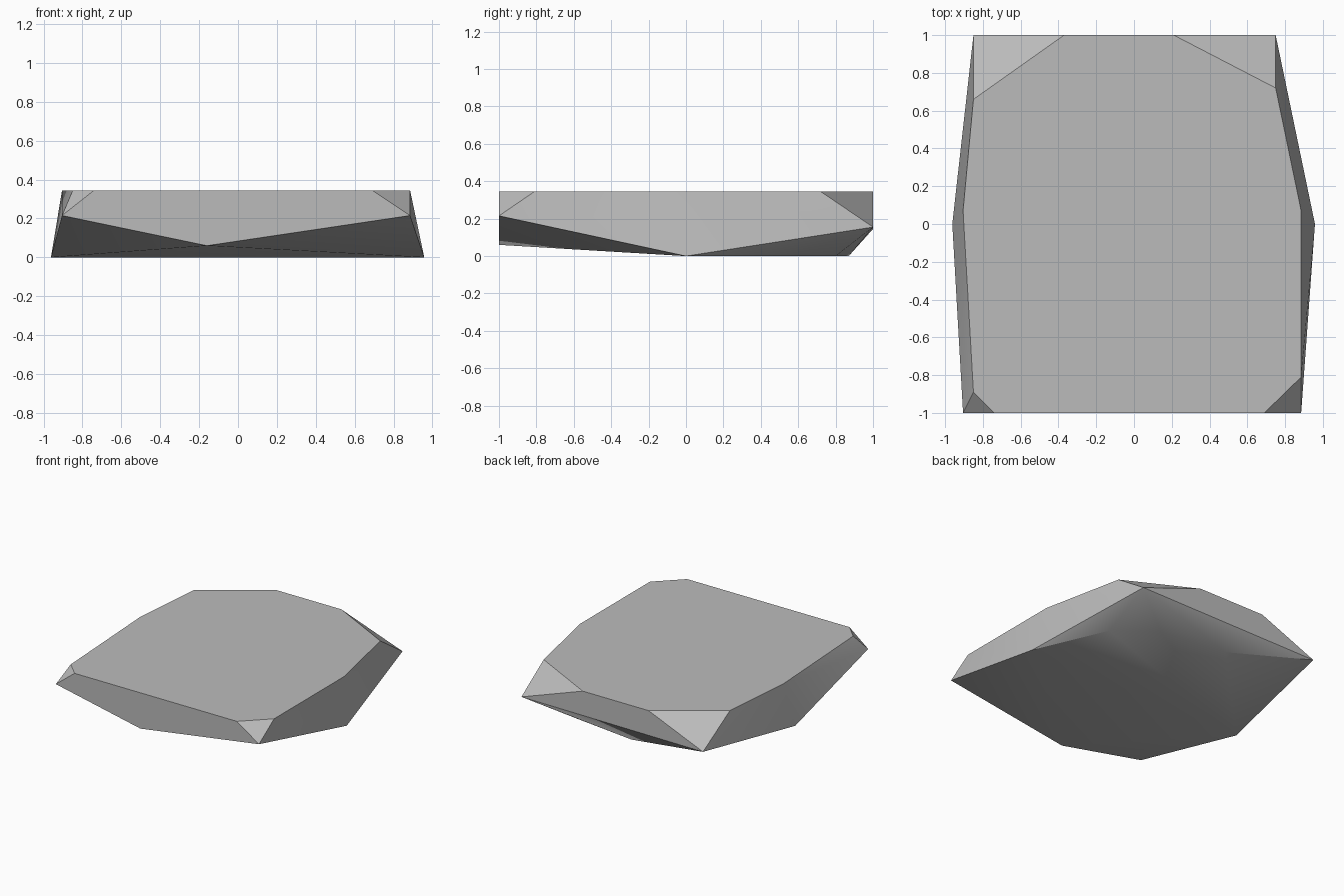
import bpy, bmesh, math

cube = bpy.data.objects.get("Cube")
if cube:
    bpy.data.objects.remove(cube, do_unlink=True)

TOP = 0.345
# Flat top outline
top = [(-0.74, -1), (0.69, -1), (0.885, -0.81), (0.885, 0.07), (0.75, 0.72),
       (0.21, 1), (-0.37, 1), (-0.85, 0.66), (-0.905, 0.07), (-0.85, -0.89)]
# Flat underside outline
base = [(-0.962, 0), (0.958, 0), (0.71, 0.57), (0.42, 0.8), (-0.13, 0.87)]
# Chipped corners and the low point of the front face
corners = [(-0.905, -1, 0.215), (0.885, -1, 0.215), (0.75, 1, 0.155),
           (-0.85, 1, 0.145), (-0.16, -1, 0.06)]

# Rock slab wrapped around the outlines
bm = bmesh.new()
points = [(x, y, TOP) for x, y in top] + [(x, y, 0) for x, y in base] + corners
for p in points:
    bm.verts.new(p)
bmesh.ops.convex_hull(bm, input=bm.verts[:])
bmesh.ops.dissolve_limit(bm, angle_limit=math.radians(0.5),
                         verts=bm.verts[:], edges=bm.edges[:])
bmesh.ops.recalc_face_normals(bm, faces=bm.faces[:])
mesh = bpy.data.meshes.new("rock_slab")
bm.to_mesh(mesh)
bm.free()
rock = bpy.data.objects.new("rock_slab", mesh)
bpy.context.collection.objects.link(rock)

# Stone colour
stone = bpy.data.materials.new("stone_grey")
stone.use_nodes = True
colour = (0.5, 0.5, 0.5, 1)
stone.diffuse_color = colour
stone.node_tree.nodes["Principled BSDF"].inputs["Base Color"].default_value = colour
mesh.materials.append(stone)

# Soft shallow edges, crisp steep ones
bpy.context.view_layer.objects.active = rock
rock.select_set(True)
bpy.ops.object.shade_smooth_by_angle(angle=math.radians(35))
